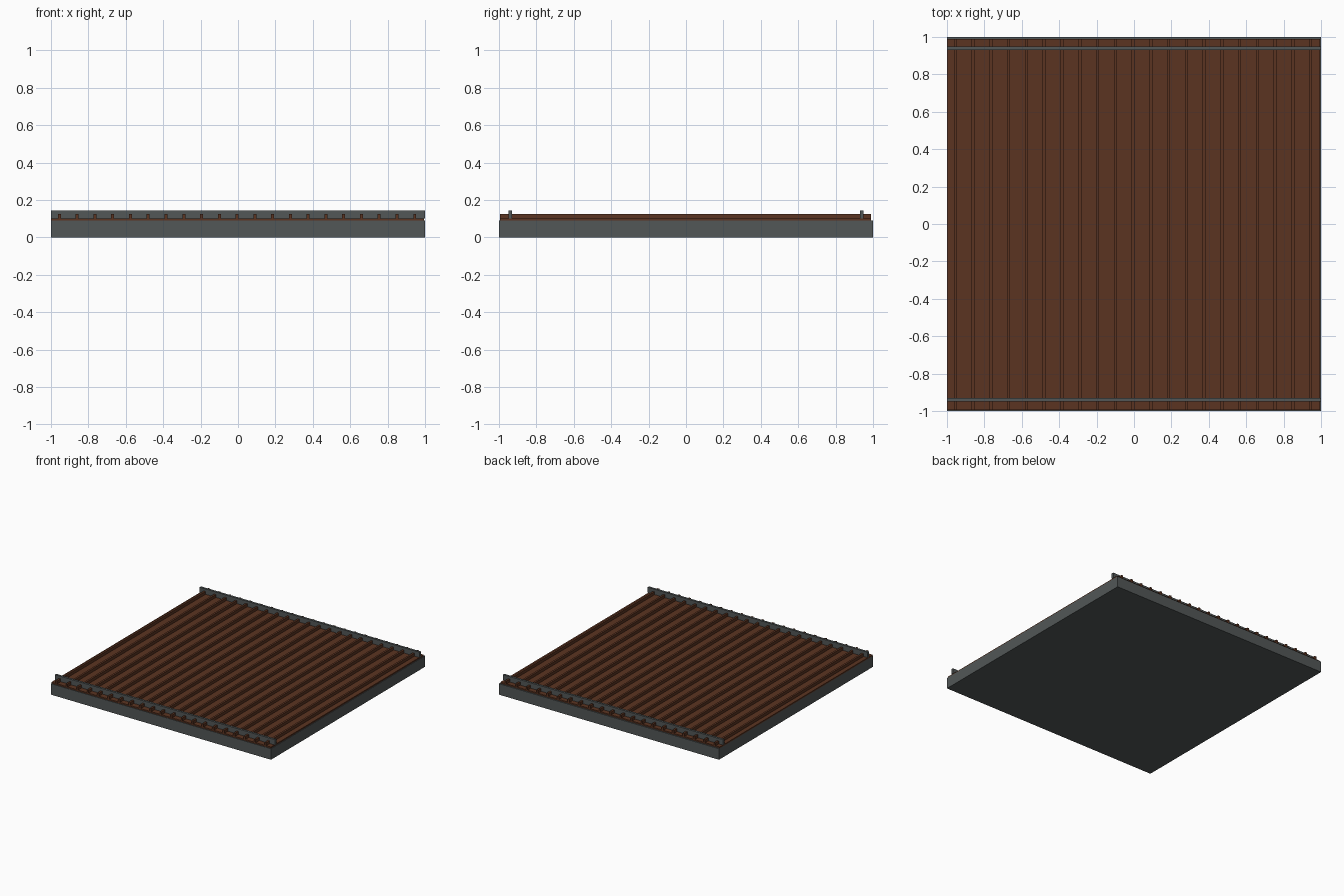
import bpy

cube = bpy.data.objects.get("Cube")
if cube:
    bpy.data.objects.remove(cube, do_unlink=True)


def make_material(name, color):
    mat = bpy.data.materials.new(name)
    mat.use_nodes = True
    mat.diffuse_color = color
    mat.node_tree.nodes["Principled BSDF"].inputs["Base Color"].default_value = color
    return mat


def box(name, low, high, mat):
    """Box between two opposite corners."""
    bpy.ops.mesh.primitive_cube_add(size=1)
    obj = bpy.context.object
    obj.name = name
    for v in obj.data.vertices:
        v.co = [h if c > 0 else l for c, l, h in zip(v.co, low, high)]
    obj.data.materials.append(mat)
    return obj


grey = make_material("slate grey", (0.085, 0.095, 0.095, 1))
brown = make_material("rust brown", (0.105, 0.034, 0.015, 1))

# Base slab and the thin sheet lying on it
box("base_slab", (-1, -1, 0), (1, 1, 0.09), grey)
box("roof_sheet", (-1, -0.995, 0.09), (0.995, 0.99, 0.101), brown)

# Standing seams running front to back
RIBS, PITCH, HALF_WIDTH = 21, 0.095, 0.008
for i in range(RIBS):
    x = -0.955 + i * PITCH
    box(f"seam_{i + 1}", (x - HALF_WIDTH, -0.995, 0.1),
        (x + HALF_WIDTH, 0.99, 0.125), brown)

# Rails across the seams near both ends
for name, y in (("front_rail", -0.94), ("back_rail", 0.94)):
    box(name, (-1, y - 0.009, 0.101), (1, y + 0.009, 0.145), grey)
